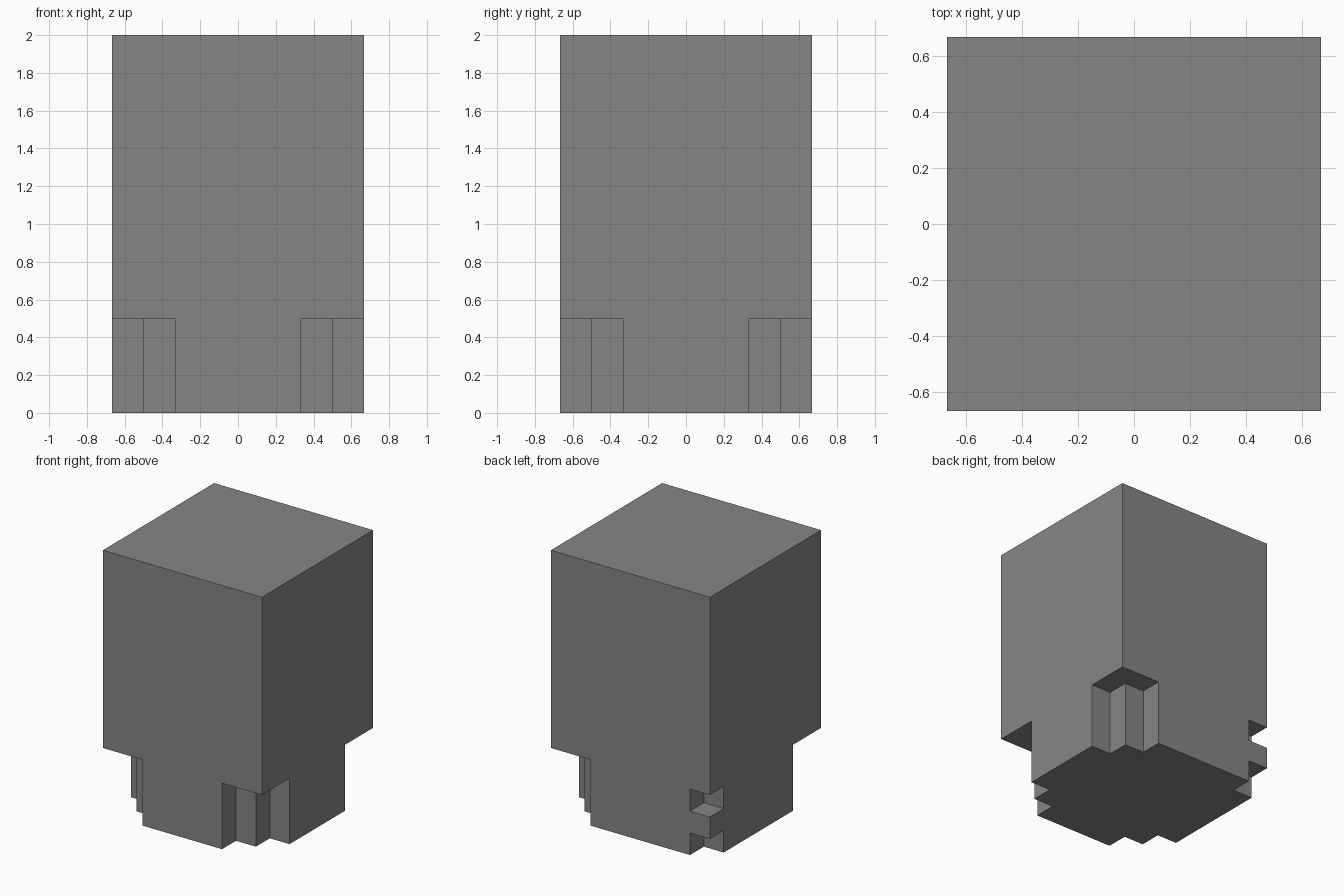
import bpy
import bmesh

# Remove the default cube
cube = bpy.data.objects.get("Cube")
if cube:
    bpy.data.objects.remove(cube, do_unlink=True)

U = 1 / 6            # size of one step
HALF = 4 * U         # half width of the block
OUT = HALF + 0.2     # cutters reach past the walls

grey = bpy.data.materials.new("mid_grey")
grey.use_nodes = True
colour = (0.24, 0.24, 0.24, 1)
grey.diffuse_color = colour
grey.node_tree.nodes["Principled BSDF"].inputs["Base Color"].default_value = colour


def prism(bm, outline, z0, z1):
    """Add a closed upright prism with the given plan outline."""
    face = bm.faces.new([bm.verts.new((x, y, z0)) for x, y in outline])
    result = bmesh.ops.extrude_face_region(bm, geom=[face], use_keep_orig=True)
    top = [v for v in result["geom"] if isinstance(v, bmesh.types.BMVert)]
    bmesh.ops.translate(bm, verts=top, vec=(0, 0, z1 - z0))


def make_object(name, bm):
    bmesh.ops.recalc_face_normals(bm, faces=bm.faces)
    mesh = bpy.data.meshes.new(name)
    bm.to_mesh(mesh)
    bm.free()
    mesh.materials.append(grey)
    obj = bpy.data.objects.new(name, mesh)
    bpy.context.collection.objects.link(obj)
    return obj


# Main block
bm = bmesh.new()
prism(bm, [(-HALF, -HALF), (HALF, -HALF), (HALF, HALF), (-HALF, HALF)], 0, 2)
body = make_object("stepped_block", bm)

# Stepped notches at three lower corners
steps = [(2 * U, OUT), (2 * U, 3 * U), (3 * U, 3 * U),
         (3 * U, 2 * U), (OUT, 2 * U), (OUT, OUT)]
bm = bmesh.new()
for sx, sy in ((1, 1), (1, -1), (-1, -1)):
    prism(bm, [(x * sx, y * sy) for x, y in steps], -0.2, 3 * U)

# Two small square notches at the back corner, with a solid band between
square = [(-OUT, 3 * U), (-3 * U, 3 * U), (-3 * U, OUT), (-OUT, OUT)]
prism(bm, square, -0.2, U)
prism(bm, square, 2 * U, 3 * U)
cutter = make_object("corner_cutter", bm)
cutter.hide_render = True

# Cut the corners and keep the finished mesh
cut = body.modifiers.new("corner_notches", "BOOLEAN")
cut.operation = "DIFFERENCE"
cut.solver = "EXACT"
cut.object = cutter
bpy.context.view_layer.update()
graph = bpy.context.evaluated_depsgraph_get()
finished = bpy.data.meshes.new_from_object(body.evaluated_get(graph))
body.modifiers.clear()
body.data = finished
bpy.data.objects.remove(cutter, do_unlink=True)
